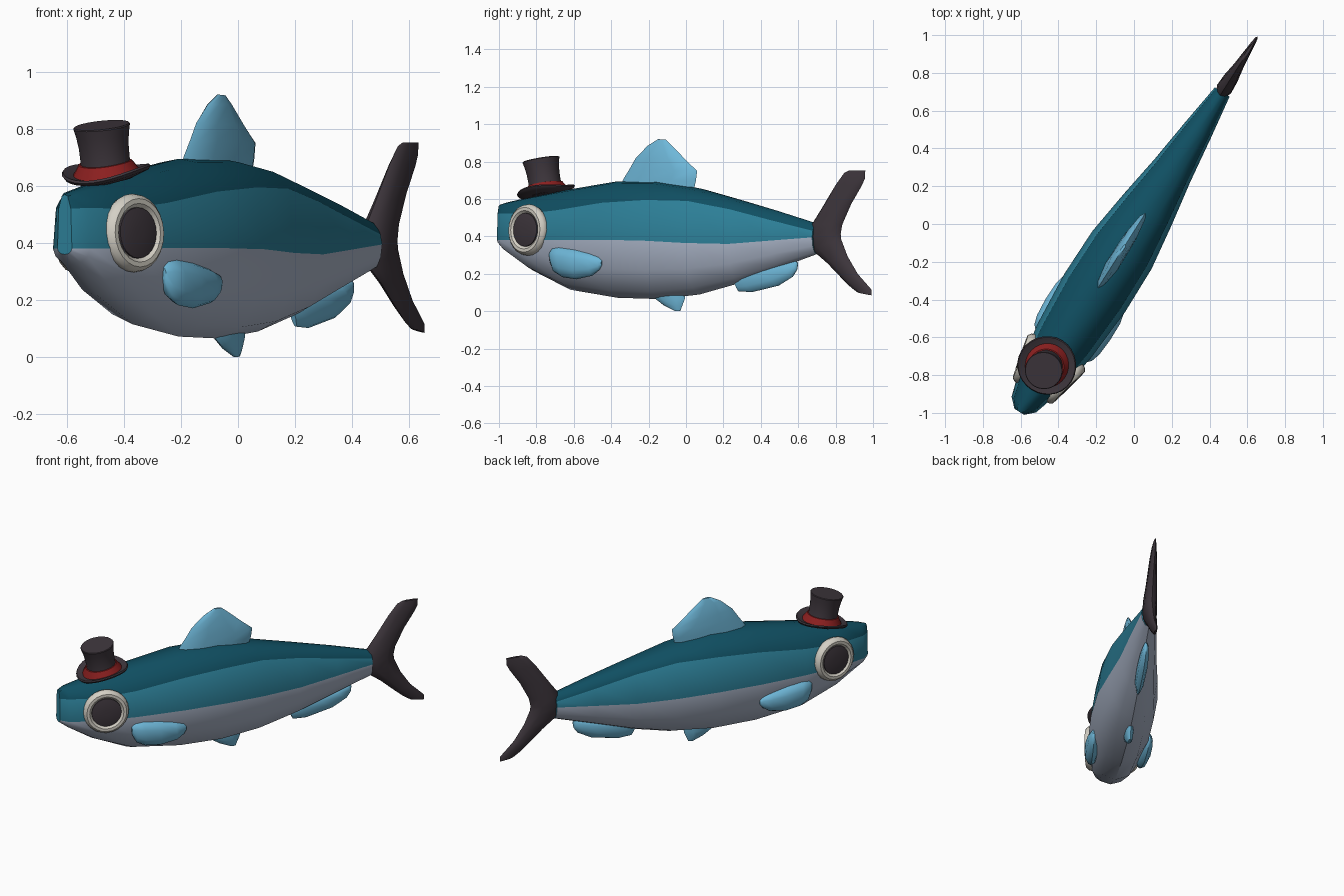
import bpy, bmesh, math
from mathutils import Matrix, Vector

if "Cube" in bpy.data.objects:
    bpy.data.objects.remove(bpy.data.objects["Cube"])

# The fish is built along local y (nose at -y), then turned to its heading
HEADING = Matrix.Rotation(math.radians(-32.4), 4, 'Z') @ Matrix.Translation((0.02, 0, 0))


def material(name, rgb):
    m = bpy.data.materials.new(name)
    m.diffuse_color = (*rgb, 1)
    m.use_nodes = True
    m.node_tree.nodes["Principled BSDF"].inputs["Base Color"].default_value = m.diffuse_color
    return m


BACK = material("dark teal", (0.005, 0.078, 0.122))
SIDE = material("teal", (0.026, 0.215, 0.315))
BELLY = material("silver", (0.40, 0.456, 0.57))
FIN = material("light blue", (0.156, 0.475, 0.69))
DARK = material("charcoal", (0.048, 0.037, 0.046))
WHITE = material("off white", (0.66, 0.63, 0.56))
RED = material("red", (0.26, 0.014, 0.014))


def loft(name, rings, mats, rule=None, closed_ends=True, matrix=Matrix()):
    """Skin a list of closed rings; rule(ring index, side index) picks a material."""
    bm = bmesh.new()
    vr = [[bm.verts.new(HEADING @ matrix @ Vector(p)) for p in r] for r in rings]
    n = len(rings[0])
    for i in range(len(vr) - 1):
        for j in range(n):
            k = (j + 1) % n
            f = bm.faces.new((vr[i][j], vr[i][k], vr[i + 1][k], vr[i + 1][j]))
            f.material_index = rule(i, j) if rule else 0
    if closed_ends:
        bm.faces.new(vr[0])
        bm.faces.new(vr[-1])
    bmesh.ops.recalc_face_normals(bm, faces=bm.faces)
    me = bpy.data.meshes.new(name)
    bm.to_mesh(me)
    bm.free()
    for m in mats:
        me.materials.append(m)
    ob = bpy.data.objects.new(name, me)
    bpy.context.collection.objects.link(ob)
    return ob


def fin(name, pairs, mat, x=0.0, lean=0.0):
    """Lens-section fin from (y front, z front, y rear, z rear, half thickness)."""
    rings = []
    for y0, z0, y1, z1, t in pairs:
        ring = []
        for f, k in ((0, 0), (.08, .55), (.3, 1), (.7, .9), (.93, .5),
                     (1, 0), (.93, -.5), (.7, -.9), (.3, -1), (.08, -.55)):
            y, z = y0 + (y1 - y0) * f, z0 + (z1 - z0) * f
            ring.append((x + k * t + lean * (y + 0.6), y, z))
        rings.append(ring)
    return loft(name, rings, [mat])


def lathe(name, profile, mat, matrix, n=24, curl=0.0):
    """Spin (radius, height) points round local z; curl lifts the two sides."""
    rings = []
    for r, h in profile:
        ring = []
        for i in range(n):
            a = 2 * math.pi * i / n
            lift = curl * (r / 0.155) ** 2 * math.cos(a) ** 2
            ring.append((r * math.cos(a), r * math.sin(a), h + lift))
        rings.append(ring)
    return loft(name, rings, [mat], matrix=matrix)


# Body: stations of (y, half width, top, shoulder, midline, bottom)
stations = [
    (-1.165, .030, .575, .525, .385, .365),
    (-1.12, .077, .587, .528, .385, .33),
    (-.95, .128, .620, .525, .385, .22),
    (-.72, .168, .657, .545, .387, .12),
    (-.42, .190, .700, .585, .387, .077),
    (-.15, .186, .700, .600, .383, .070),
    (.10, .152, .662, .595, .370, .095),
    (.35, .112, .602, .550, .365, .155),
    (.60, .080, .540, .490, .383, .235),
    (.84, .046, .475, .435, .400, .31),
]
rings = []
for y, w, zt, zs, zm, zb in stations:
    half = [(.42, zt - .12 * (zt - zs)), (.84, zs), (1, zm),
            (.86, zm + .5 * (zb - zm)), (.5, zm + .87 * (zb - zm))]
    rings.append([(0, y, zt)] + [(w * a, y, z) for a, z in half]
                 + [(0, y, zb)] + [(-w * a, y, z) for a, z in reversed(half)])
side_of = {0: 0, 1: 0, 10: 0, 11: 0, 2: 1, 9: 1}
body = loft("body", rings, [BACK, SIDE, BELLY], lambda i, j: side_of.get(j, 2))
for f in body.data.polygons:      # blunt nose cap takes the side colour
    if len(f.vertices) > 4:
        f.material_index = 1

# Forked tail, from lower tip to upper tip
fin("tail", [
    (1.10, .105, 1.188, .090, .008),
    (1.06, .130, 1.188, .120, .013),
    (1.00, .180, 1.10, .205, .022),
    (.91, .260, 1.035, .300, .030),
    (.815, .330, .995, .390, .040),
    (.80, .400, .992, .420, .043),
    (.81, .470, 1.003, .470, .040),
    (.865, .545, 1.06, .580, .030),
    (.96, .680, 1.125, .675, .020),
    (1.015, .745, 1.146, .715, .013),
    (1.045, .757, 1.148, .757, .008)], DARK)

# Fins on the centre line
fin("dorsal_fin", [
    (-.41, .66, .055, .63, .036),
    (-.385, .71, .075, .70, .036),
    (-.345, .765, .083, .755, .033),
    (-.305, .825, .01, .815, .028),
    (-.23, .890, -.075, .890, .018),
    (-.165, .925, -.115, .922, .007)], FIN)
fin("anal_fin", [
    (.31, .185, .345, .112, .010),
    (.35, .215, .43, .107, .026),
    (.48, .240, .60, .142, .030),
    (.60, .255, .69, .190, .026),
    (.69, .272, .715, .225, .015),
    (.705, .275, .722, .262, .006)], FIN)
fin("pelvic_fin", [
    (-.21, .115, .01, .110, .026),
    (-.18, .070, .005, .070, .026),
    (-.125, .035, -.012, .032, .020),
    (-.055, .005, -.022, .008, .008)], FIN)

for side, label in ((1, "right"), (-1, "left")):
    # Side fin lying along the flank
    fin(label + "_pectoral_fin", [
        (-.755, .320, -.75, .265, .008),
        (-.735, .343, -.725, .215, .028),
        (-.69, .350, -.67, .187, .040),
        (-.59, .338, -.58, .176, .042),
        (-.49, .315, -.475, .195, .034),
        (-.43, .295, -.43, .225, .018),
        (-.412, .275, -.412, .250, .006)], FIN, x=side * .160, lean=side * .06)
    # Eye: rounded white rim with a dark pupil, tilted towards the nose
    normal = Vector((side * .97, -.225, .03))
    place = (Matrix.Translation((side * .125, -.909, .44))
             @ normal.to_track_quat('Z', 'Y').to_matrix().to_4x4())
    lathe(label + "_eye_rim", [(.11, -.035), (.130, -.025), (.138, -.005), (.134, .014),
                               (.120, .028), (.103, .028), (.090, .015)], WHITE, place)
    lathe(label + "_pupil", [(.091, .005), (.089, .022), (.06, .028), (.02, .030)],
          DARK, place)

# Top hat, tipped to follow the slope of the head
hat = Matrix.Translation((-.008, -.878, .645)) @ Matrix.Rotation(math.radians(11), 4, 'X')
lathe("hat_brim", [(.10, -.022), (.150, -.012), (.157, -.002), (.152, .006),
                   (.10, -.004)], DARK, hat, 28, curl=.025)
lathe("hat_crown", [(.095, -.015), (.087, .05), (.088, .10), (.093, .14),
                    (.100, .172), (.097, .176)], DARK, hat, 28)
lathe("hat_band", [(.122, -.006), (.114, .008), (.094, .040), (.085, .042)], RED, hat, 28,
      curl=.012)

# Smooth shading with crisp edges
bpy.ops.object.select_all(action='DESELECT')
for ob in bpy.context.collection.objects:
    ob.select_set(True)
    bpy.context.view_layer.objects.active = ob
bpy.ops.object.shade_smooth_by_angle(angle=math.radians(45))

# Rest the model on the ground
low = min(v.co.z for ob in bpy.context.collection.objects for v in ob.data.vertices)
for ob in bpy.context.collection.objects:
    ob.location.z -= low
